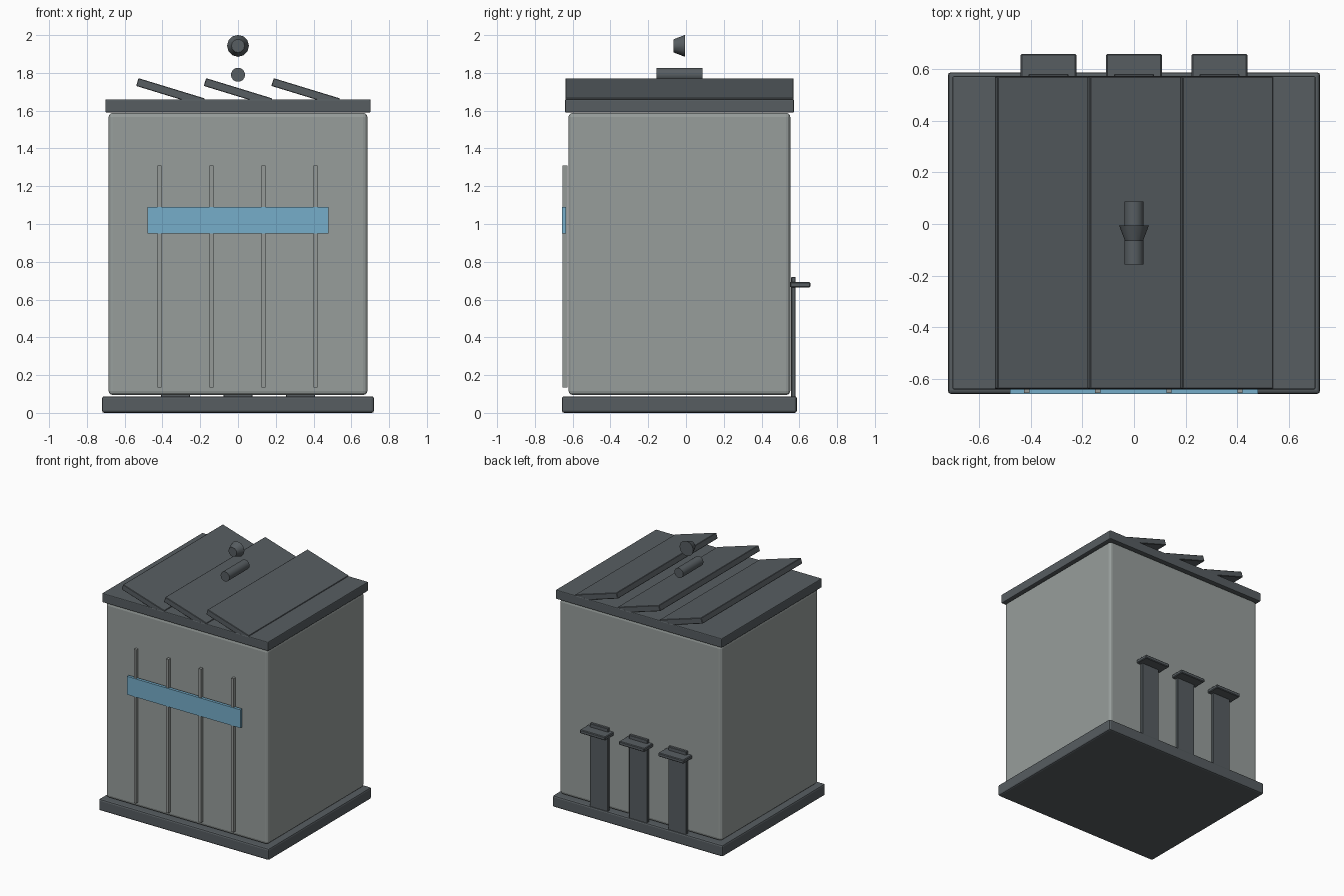
import bpy
import bmesh
import math
from mathutils import Matrix

cube = bpy.data.objects.get("Cube")
if cube:
    bpy.data.objects.remove(cube, do_unlink=True)


def make_material(name, rgb):
    mat = bpy.data.materials.new(name)
    mat.use_nodes = True
    mat.diffuse_color = (*rgb, 1)
    mat.node_tree.nodes["Principled BSDF"].inputs["Base Color"].default_value = (*rgb, 1)
    return mat


dark = make_material("dark slate", (0.095, 0.11, 0.12))
grey = make_material("body grey", (0.31, 0.34, 0.33))
warm = make_material("bar grey", (0.30, 0.32, 0.31))
blue = make_material("light blue", (0.18, 0.42, 0.59))


def finish(name, bm, mat, bevel=0, segments=2):
    mesh = bpy.data.meshes.new(name)
    bm.to_mesh(mesh)
    bm.free()
    mesh.materials.append(mat)
    obj = bpy.data.objects.new(name, mesh)
    bpy.context.collection.objects.link(obj)
    if bevel:
        mod = obj.modifiers.new("soft edges", "BEVEL")
        mod.width = bevel
        mod.segments = segments
    return obj


def box(name, x, y, z, mat, bevel=0, segments=2):
    """Box from (min, max) ranges along each axis."""
    ranges = (x, y, z)
    bm = bmesh.new()
    size = Matrix.Diagonal([b - a for a, b in ranges] + [1])
    centre = Matrix.Translation([(a + b) / 2 for a, b in ranges])
    bmesh.ops.create_cube(bm, size=1, matrix=centre @ size)
    return finish(name, bm, mat, bevel, segments)


def round_y(name, y, z, r_front, r_back, sides):
    """Cylinder or cone lying along y."""
    bm = bmesh.new()
    turn = Matrix.Rotation(math.pi / 2, 4, "X")
    bmesh.ops.create_cone(
        bm, cap_ends=True, segments=sides, radius1=r_back, radius2=r_front,
        depth=y[1] - y[0], matrix=Matrix.Translation((0, sum(y) / 2, z)) @ turn)
    obj = finish(name, bm, dark)
    bpy.ops.object.select_all(action="DESELECT")
    obj.select_set(True)
    bpy.context.view_layer.objects.active = obj
    bpy.ops.object.shade_smooth_by_angle(angle=math.radians(35))
    return obj


# Main cabinet: plinth, body and lid
box("base", (-0.72, 0.72), (-0.657, 0.587), (0, 0.088), dark, 0.012)
box("body", (-0.685, 0.685), (-0.622, 0.552), (0.095, 1.588), grey, 0.022, 3)
box("lid", (-0.702, 0.702), (-0.64, 0.572), (1.59, 1.66), dark, 0.006)

# Overlapping tilted roof boards
for i in (-1, 0, 1):
    board = box(f"roof_board_{i + 2}", (-0.183, 0.183), (-0.638, 0.57),
                (-0.0215, 0.0215), dark, 0.003, 1)
    board.location = (i * 0.358, 0, 1.698)
    board.rotation_euler.y = math.radians(17)

# Front bars and blue band
for i in range(4):
    x = -0.415 + i * 0.275
    box(f"front_bar_{i + 1}", (x - 0.01, x + 0.01), (-0.653, -0.628), (0.135, 1.31), warm)
box("front_band", (-0.48, 0.48), (-0.657, -0.635), (0.95, 1.09), blue)

# Rear posts with projecting caps
for i in (-1, 0, 1):
    x = i * 0.331
    box(f"rear_post_{i + 2}", (x - 0.077, x + 0.077), (0.557, 0.58), (0.08, 0.72), dark, 0.003, 1)
    box(f"rear_cap_{i + 2}", (x - 0.108, x + 0.108), (0.55, 0.658), (0.665, 0.693), dark, 0.005, 1)

# Roof handle and floating knob
round_y("roof_handle", (-0.157, 0.087), 1.79, 0.037, 0.037, 24)
round_y("top_knob", (-0.065, -0.005), 1.943, 0.035, 0.058, 12)
